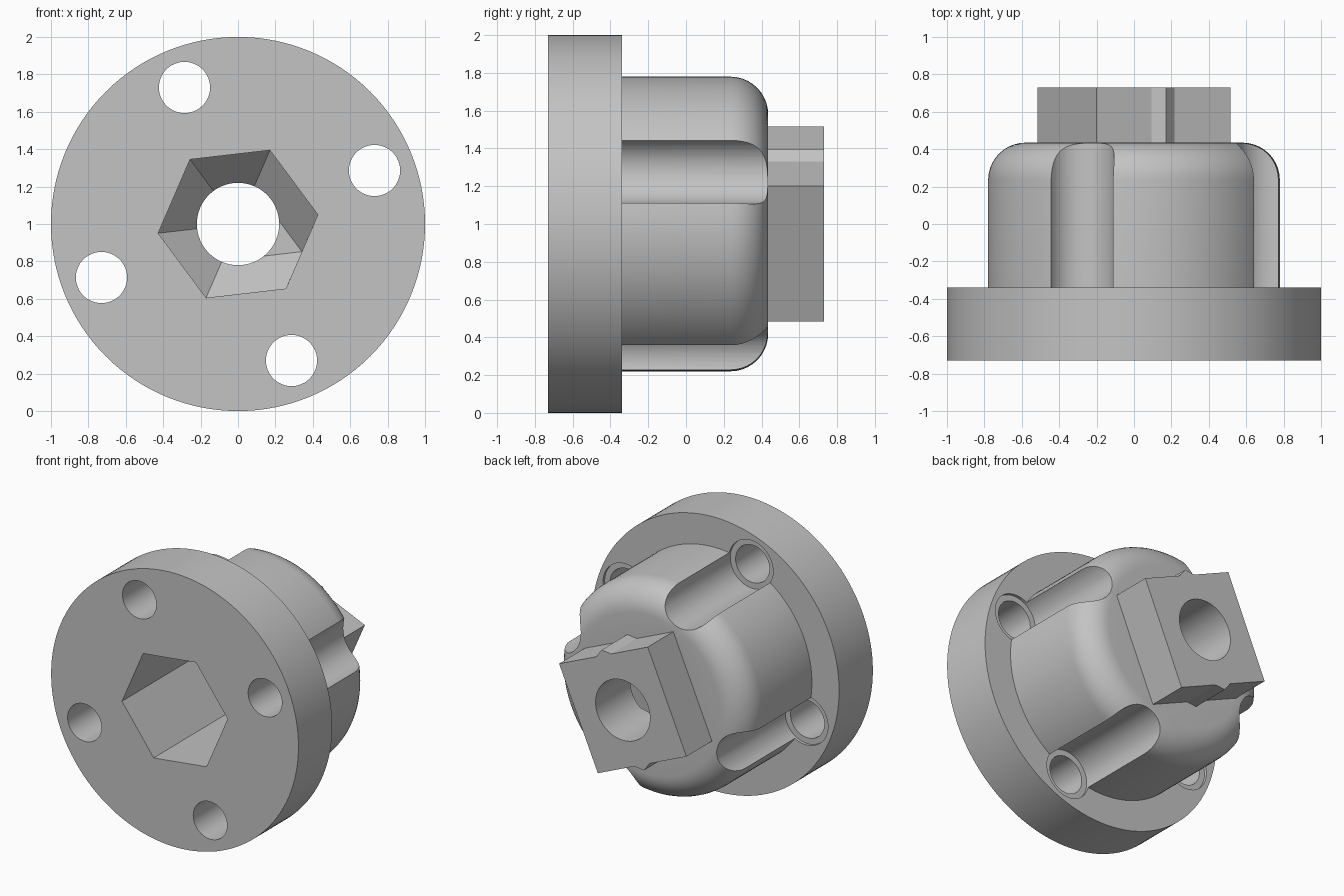
import bpy, bmesh, math
from mathutils import Vector

cube = bpy.data.objects.get("Cube")
if cube:
    bpy.data.objects.remove(cube, do_unlink=True)

FRONT, STEP, SHOULDER, BACK = -0.73, -0.34, 0.435, 0.73
TURN = math.radians(21.4)       # bolt holes and square corners
HEX_TURN = math.radians(6.6)    # hex socket corners
BOLT_RADIUS = 0.784

grey = bpy.data.materials.new("plain grey")
grey.use_nodes = True
colour = (0.55, 0.55, 0.55, 1)
grey.diffuse_color = colour
grey.node_tree.nodes["Principled BSDF"].inputs["Base Color"].default_value = colour


def finish(name, bm):
    bmesh.ops.recalc_face_normals(bm, faces=bm.faces[:])
    mesh = bpy.data.meshes.new(name)
    bm.to_mesh(mesh)
    bm.free()
    mesh.materials.append(grey)
    obj = bpy.data.objects.new(name, mesh)
    bpy.context.collection.objects.link(obj)
    return obj


def ring(radius, y, count, turn=0.0, cx=0.0, cz=1.0):
    """Points of a regular polygon facing the front."""
    angles = [turn + math.tau * i / count for i in range(count)]
    return [Vector((cx + radius * math.cos(a), y, cz + radius * math.sin(a))) for a in angles]


def hull(name, points):
    bm = bmesh.new()
    for p in points:
        bm.verts.new(p)
    bmesh.ops.convex_hull(bm, input=bm.verts[:])
    bmesh.ops.dissolve_limit(bm, angle_limit=0.002, verts=bm.verts[:], edges=bm.edges[:])
    return finish(name, bm)


def prism(name, radius, y0, y1, count, turn=0.0, cx=0.0, cz=1.0):
    return hull(name, ring(radius, y0, count, turn, cx, cz) + ring(radius, y1, count, turn, cx, cz))


def lathe(name, profile, count=128):
    """Solid of revolution about the y axis from (radius, y) points."""
    bm = bmesh.new()
    rings = [[bm.verts.new(p) for p in ring(r, y, count)] for r, y in profile]
    for a, b in zip(rings, rings[1:]):
        for i in range(count):
            j = (i + 1) % count
            bm.faces.new((a[i], a[j], b[j], b[i]))
    bm.faces.new(rings[0])
    bm.faces.new(rings[-1])
    return finish(name, bm)


def combine(target, tool, operation):
    tool.hide_render = True
    mod = target.modifiers.new(tool.name, "BOOLEAN")
    mod.operation = operation
    mod.solver = "EXACT"
    mod.object = tool
    bpy.context.view_layer.objects.active = target
    bpy.ops.object.modifier_apply(modifier=mod.name)
    bpy.data.objects.remove(tool, do_unlink=True)


# Flange and hub with a rounded shoulder
HUB, FILLET = 0.78, 0.2
profile = [(1, FRONT), (1, STEP), (HUB, STEP)]
for i in range(11):
    a = math.pi / 2 * i / 10
    profile.append((HUB - FILLET + FILLET * math.cos(a), SHOULDER - FILLET + FILLET * math.sin(a)))
coupling = lathe("flanged_coupling", profile)

# Square drive with two small hex corners showing through its sides
drive = prism("square_drive", 0.553, SHOULDER - 0.05, BACK, 4, TURN)
combine(drive, prism("hex_core", 0.43, SHOULDER - 0.05, BACK, 6, HEX_TURN), "UNION")
combine(coupling, drive, "UNION")

# Bolt holes, each with a round clearance groove along the hub
for k in range(4):
    a = TURN + k * math.pi / 2
    x, z = BOLT_RADIUS * math.cos(a), 1 + BOLT_RADIUS * math.sin(a)
    combine(coupling, prism("groove", 0.18, STEP - 0.02, SHOULDER + 0.1, 48, 0, x, z), "DIFFERENCE")
    combine(coupling, prism("bolt_hole", 0.137, FRONT - 0.1, STEP + 0.1, 48, 0, x, z), "DIFFERENCE")

# Hex socket: straight walls, then tapered ones with one side left upright
TAPER, FLOOR = 0.13, 0.33
tip = HEX_TURN - math.pi / 6
socket = ring(0.43, FRONT - 0.1, 6, HEX_TURN) + ring(0.43, TAPER, 6, HEX_TURN)
socket += ring(0.215, FLOOR, 6, HEX_TURN)[1:5]
socket.append(Vector((0.372 * math.cos(tip), FLOOR, 1 + 0.372 * math.sin(tip))))
combine(coupling, hull("hex_socket", socket), "DIFFERENCE")

# Round bore right through
combine(coupling, prism("bore", 0.22, FRONT - 0.2, BACK + 0.1, 64), "DIFFERENCE")

bpy.ops.object.select_all(action="DESELECT")
coupling.select_set(True)
bpy.context.view_layer.objects.active = coupling
bpy.ops.object.shade_smooth_by_angle(angle=math.radians(25))
